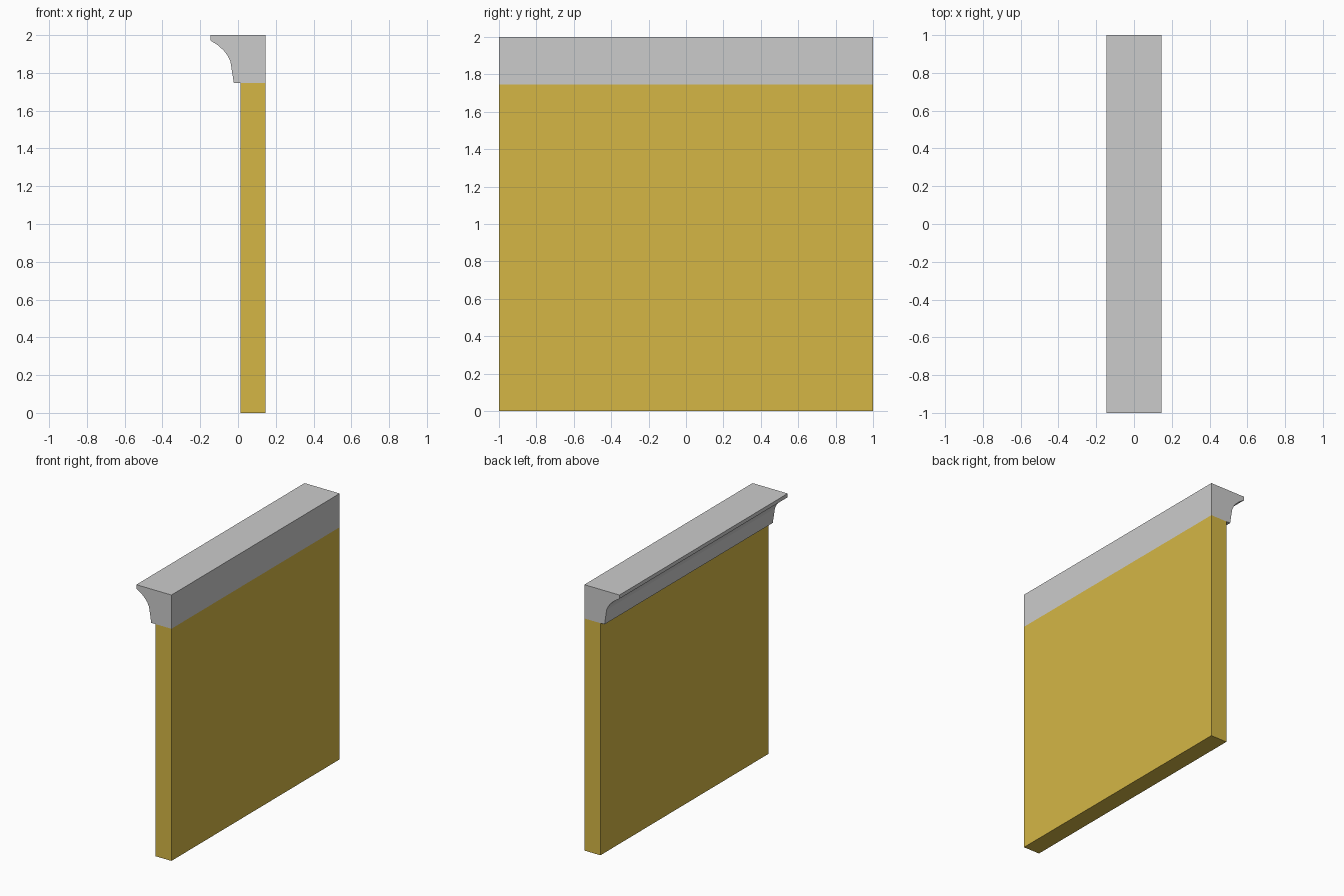
import bpy, bmesh

if "Cube" in bpy.data.objects:
    bpy.data.objects.remove(bpy.data.objects["Cube"])


def extrude_profile(name, profile, color=None):
    """Extrude an x/z outline along y from -1 to 1."""
    bm = bmesh.new()
    face = bm.faces.new([bm.verts.new((x, -1, z)) for x, z in profile])
    ext = bmesh.ops.extrude_face_region(bm, geom=[face], use_keep_orig=True)
    verts = [v for v in ext["geom"] if isinstance(v, bmesh.types.BMVert)]
    bmesh.ops.translate(bm, verts=verts, vec=(0, 2, 0))
    bmesh.ops.recalc_face_normals(bm, faces=bm.faces)
    mesh = bpy.data.meshes.new(name)
    bm.to_mesh(mesh)
    bm.free()
    obj = bpy.data.objects.new(name, mesh)
    bpy.context.collection.objects.link(obj)
    if color:
        mat = bpy.data.materials.new(name + "_paint")
        mat.diffuse_color = color
        mat.use_nodes = True
        mat.node_tree.nodes["Principled BSDF"].inputs["Base Color"].default_value = mat.diffuse_color
        mesh.materials.append(mat)
    return obj


BACK, WALL_FRONT, JOINT = 0.146, 0.012, 1.746

# Yellow wall panel
extrude_profile("wall", [(WALL_FRONT, 0), (BACK, 0), (BACK, JOINT), (WALL_FRONT, JOINT)],
                (0.66, 0.47, 0.06, 1))

# Grey cornice with a concave front
cove = [(-0.146, 1.972), (-0.105, 1.945), (-0.077, 1.92), (-0.055, 1.892),
        (-0.04, 1.86), (-0.022, JOINT)]
extrude_profile("cornice", [(BACK, JOINT), (BACK, 2), (-0.146, 2)] + cove)
